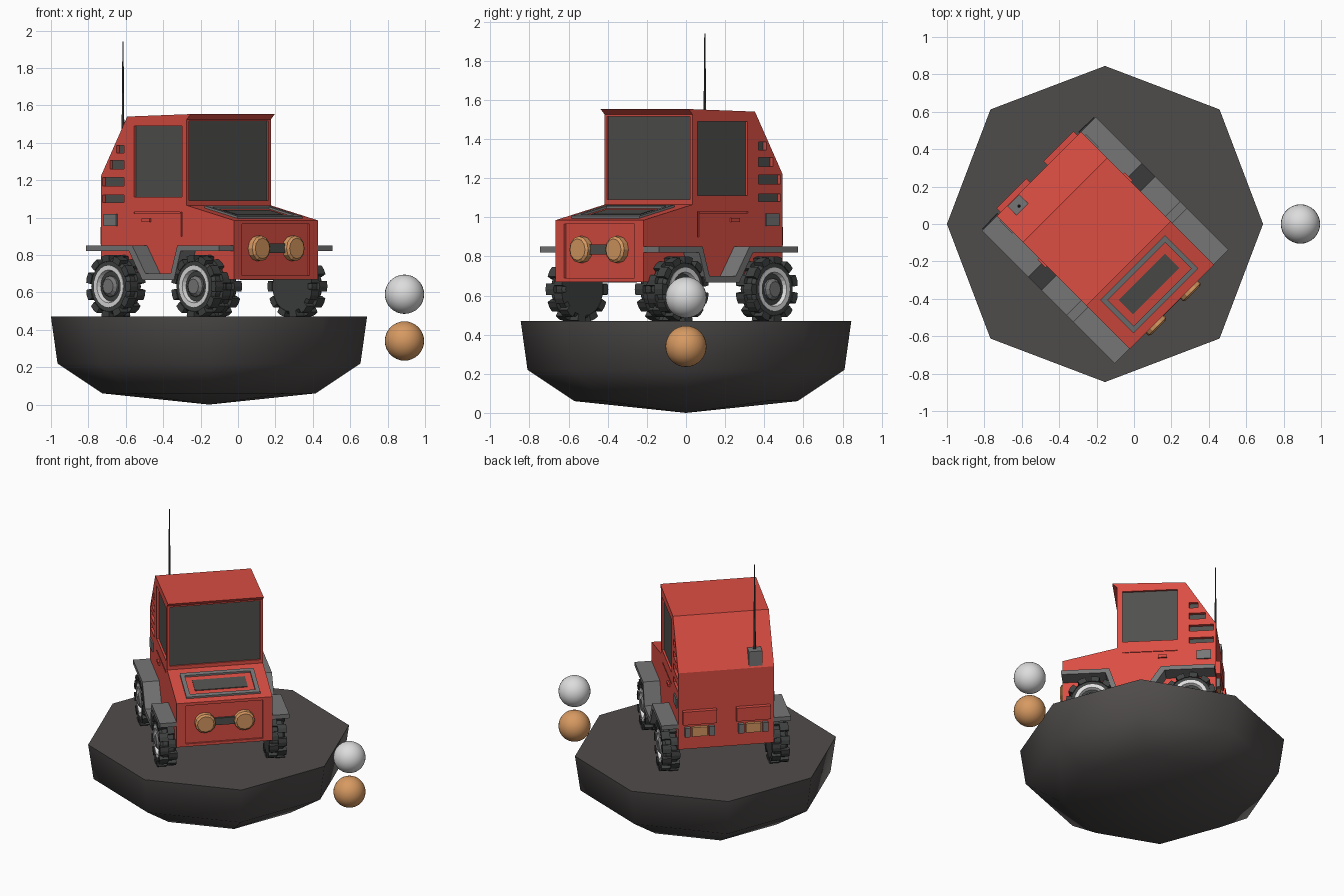
import bpy, bmesh, math
from mathutils import Matrix, Vector

if "Cube" in bpy.data.objects:
    bpy.data.objects.remove(bpy.data.objects["Cube"])


def material(name, rgb):
    m = bpy.data.materials.new(name)
    m.diffuse_color = (*rgb, 1)
    m.use_nodes = True
    m.node_tree.nodes["Principled BSDF"].inputs["Base Color"].default_value = m.diffuse_color
    return m


RED = material("red paint", (0.70, 0.075, 0.056))
ROCK = material("dark rock", (0.078, 0.072, 0.07))
GLASS = material("dark glass", (0.08, 0.08, 0.076))
GREY = material("grey trim", (0.18, 0.183, 0.18))
RUBBER = material("black rubber", (0.05, 0.052, 0.052))
WHITE = material("pale metal", (0.72, 0.72, 0.72))
ORANGE = material("orange lamp", (0.68, 0.32, 0.12))

# The vehicle is modelled facing -y, then turned 45 degrees on the rock
CAR = Matrix.Translation((-0.12, -0.12, 0)) @ Matrix.Rotation(math.pi / 4, 4, 'Z')


def finish(bm, name, mat, matrix=CAR):
    bmesh.ops.remove_doubles(bm, verts=bm.verts[:], dist=1e-5)
    bmesh.ops.recalc_face_normals(bm, faces=bm.faces[:])
    me = bpy.data.meshes.new(name)
    bm.to_mesh(me)
    bm.free()
    me.materials.append(mat)
    ob = bpy.data.objects.new(name, me)
    bpy.context.scene.collection.objects.link(ob)
    ob.matrix_world = matrix
    return ob


def add_box(bm, x0, x1, y0, y1, z0, z1):
    m = Matrix.Translation(((x0 + x1) / 2, (y0 + y1) / 2, (z0 + z1) / 2))
    s = Matrix.Diagonal((abs(x1 - x0), abs(y1 - y0), abs(z1 - z0), 1))
    bmesh.ops.create_cube(bm, size=1, matrix=m @ s)


def box(name, mat, *dims):
    bm = bmesh.new()
    add_box(bm, *dims)
    return finish(bm, name, mat)


def add_prism(bm, pts, x0, x1):
    a = [bm.verts.new((x0, y, z)) for y, z in pts]
    b = [bm.verts.new((x1, y, z)) for y, z in pts]
    bm.faces.new(a)
    bm.faces.new(b[::-1])
    for i in range(len(pts)):
        j = (i + 1) % len(pts)
        bm.faces.new((a[i], b[i], b[j], a[j]))


def prism(name, mat, pts, x0, x1):
    bm = bmesh.new()
    add_prism(bm, pts, x0, x1)
    return finish(bm, name, mat)


def lathe(name, mat, profile, n, frame, matrix=CAR, odd=1.0):
    """Turn (radius, height) points around the z axis of the given frame."""
    bm = bmesh.new()
    rings = []
    for i in range(n):
        a = 2 * math.pi * i / n
        k = odd if i % 2 else 1.0
        rings.append([bm.verts.new(frame @ Vector((k * r * math.cos(a), k * r * math.sin(a), h)))
                      for r, h in profile])
    for i in range(n):
        p, q = rings[i], rings[(i + 1) % n]
        for k in range(len(profile) - 1):
            if profile[k][0] == 0:
                bm.faces.new((p[k], p[k + 1], q[k + 1]))
            elif profile[k + 1][0] == 0:
                bm.faces.new((p[k], p[k + 1], q[k]))
            else:
                bm.faces.new((p[k], p[k + 1], q[k + 1], q[k]))
    return finish(bm, name, mat, matrix)


def smooth(ob, angle):
    ob.data.polygons.foreach_set("use_smooth", [True] * len(ob.data.polygons))
    ob.data.set_sharp_from_angle(angle=math.radians(angle))


# Rock base and the two floating balls
rock = lathe("rock_base", ROCK, [(0, 0), (0.57, 0.06), (0.81, 0.22), (0.845, 0.47), (0, 0.47)],
             8, Matrix.Translation((-0.155, 0, 0)), Matrix(), 1.025)
smooth(rock, 50)
for name, mat, z in (("pale_ball", WHITE, 0.59), ("orange_ball", ORANGE, 0.34)):
    bm = bmesh.new()
    bmesh.ops.create_uvsphere(bm, u_segments=32, v_segments=16, radius=0.105)
    smooth(finish(bm, name, mat, Matrix.Translation((0.89, 0, z))), 40)

# Body shell from its side profile
W = 0.318
body = prism("body", RED, [(-0.456, 0.67), (-0.456, 0.985), (-0.10, 1.065), (-0.10, 1.525),
                           (-0.13, 1.553), (0.35, 1.54), (0.55, 1.22), (0.55, 0.67)], -W, W)


def back_y(z):
    return 0.35 + (1.54 - z) * 0.625 if z > 1.22 else 0.55


# Recesses for windows, vents, door seams and front panel
slots = [(1.08, 1.12), (1.17, 1.215), (1.26, 1.305), (1.345, 1.385)]
bm = bmesh.new()
add_box(bm, -0.30, 0.30, -0.2, -0.085, 1.09, 1.515)
add_box(bm, -0.255, 0.255, -0.6, -0.444, 0.69, 0.965)
for s in (1, -1):
    add_box(bm, s * 0.298, s * 0.5, -0.064, 0.297, 1.11, 1.49)
    add_box(bm, s * 0.312, s * 0.5, -0.064, -0.056, 0.90, 1.03)
    add_box(bm, s * 0.312, s * 0.5, -0.050, 0.30, 1.022, 1.03)
    for z0, z1 in slots:
        add_box(bm, s * 0.290, s * 0.5, 0.375, back_y(z1) - 0.015, z0, z1)
cutter = finish(bm, "recess_cutter", RED)
cutter.hide_render = True
mod = body.modifiers.new("recesses", 'BOOLEAN')
mod.operation, mod.solver, mod.object = 'DIFFERENCE', 'EXACT', cutter
bpy.context.view_layer.update()
dg = bpy.context.evaluated_depsgraph_get()
shell = bpy.data.meshes.new_from_object(body.evaluated_get(dg))
body.modifiers.clear()
body.data = shell
bpy.data.objects.remove(cutter)

# Glass and vent backing plates
box("windshield", GLASS, -0.30, 0.30, -0.090, -0.083, 1.09, 1.515)
for s, side in ((1, "left"), (-1, "right")):
    box(side + "_window", GLASS, s * 0.296, s * 0.304, -0.064, 0.297, 1.11, 1.49)
    for i, (z0, z1) in enumerate(slots):
        box(f"{side}_vent_{i}", GLASS, s * 0.288, s * 0.296, 0.375, back_y(z1) - 0.015, z0, z1)
    box(side + "_side_plate", GREY, s * 0.31, s * 0.327, 0.425, 0.52, 0.955, 1.02)
    box(side + "_door_handle", RED, s * 0.31, s * 0.33, 0.17, 0.23, 0.975, 0.995)


# Hood trim following the slope
def hood_plate(name, mat, x0, x1, y0, y1, t):
    z0, z1 = (1.065 + (y + 0.10) * 0.225 for y in (y0, y1))
    prism(name, mat, [(y0, z0 - 0.004), (y1, z1 - 0.004), (y1, z1 + t), (y0, z0 + t)], x0, x1)


hood_plate("hood_frame_front", GREY, -0.245, 0.245, -0.412, -0.384, 0.012)
hood_plate("hood_frame_back", GREY, -0.245, 0.245, -0.188, -0.160, 0.012)
for s, side in ((1, "left"), (-1, "right")):
    hood_plate(f"hood_frame_{side}", GREY, s * 0.217, s * 0.245, -0.384, -0.188, 0.012)
hood_plate("hood_vent", GLASS, -0.175, 0.175, -0.337, -0.230, 0.005)

# Headlights and grille
to_front = Matrix.Rotation(math.pi / 2, 4, 'X')
for s, side in ((1, "left"), (-1, "right")):
    lathe(side + "_headlight", ORANGE, [(0, 0), (0.068, 0), (0.068, 0.035), (0.055, 0.045), (0, 0.045)],
          12, Matrix.Translation((s * 0.13, -0.44, 0.835)) @ to_front)
box("grille", GLASS, -0.085, 0.085, -0.458, -0.44, 0.81, 0.86)

# Rear panels and tail lamps
for s, side in ((1, "left"), (-1, "right")):
    c = s * 0.178
    box(side + "_rear_panel", RED, c - 0.113, c + 0.113, 0.54, 0.58, 0.855, 0.95)
    box(side + "_tail_lamp", ORANGE, c - 0.05, c + 0.05, 0.54, 0.572, 0.765, 0.83)
    for k in (1, -1):
        box(f"{side}_lamp_clamp_{k}", GREY, c + k * 0.062, c + k * 0.098, 0.54, 0.575, 0.765, 0.83)

# Antenna on its mount
box("antenna_mount", GREY, -0.242, -0.152, 0.465, 0.545, 1.23, 1.335)
lathe("antenna", RUBBER, [(0, 0), (0.009, 0), (0.006, 0.3), (0.003, 0.61), (0, 0.61)],
      6, Matrix.Translation((-0.197, 0.503, 1.33)))

# Fenders joined by a running board
top = [(0.55, 0.85), (0.20, 0.85), (0.10, 0.70), (-0.09, 0.70), (-0.14, 0.85), (-0.455, 0.85)]
low = [(-0.455, 0.82), (-0.165, 0.82), (-0.115, 0.667), (0.125, 0.667), (0.225, 0.82), (0.55, 0.82)]
for s, side in ((1, "left"), (-1, "right")):
    prism(side + "_fender", GREY, top + low, s * 0.31, s * 0.43)

# Wheels: tyre with staggered tread blocks, rim and hub
for s, side in ((1, "left"), (-1, "right")):
    for y, end in ((-0.255, "front"), (0.39, "rear")):
        name = f"{end}_{side}_"
        frame = Matrix.Translation((0, y, 0.632)) @ Matrix.Rotation(s * math.pi / 2, 4, 'Y')
        lathe(name + "tyre", RUBBER, [(0, 0.31), (0.135, 0.31), (0.149, 0.325), (0.149, 0.398),
                                      (0.135, 0.415), (0.112, 0.415), (0.108, 0.398), (0, 0.398)], 24, frame)
        lathe(name + "rim", WHITE, [(0.112, 0.397), (0.112, 0.419), (0.088, 0.419), (0.080, 0.397)], 24, frame)
        lathe(name + "hub", GREY, [(0.056, 0.397), (0.056, 0.410), (0.040, 0.424), (0, 0.424)], 12, frame)
        bm = bmesh.new()
        for x0, x1, shift in ((0.306, 0.364, 0.0), (0.364, 0.422, 0.5)):
            for i in range(11):
                pts = []
                for r, d in ((0.135, -0.33), (0.167, -0.30), (0.169, 0), (0.167, 0.30), (0.135, 0.33)):
                    a = 2 * math.pi * (i + shift + d) / 11
                    pts.append((y + r * math.cos(a), 0.632 + r * math.sin(a)))
                add_prism(bm, pts, s * x0, s * x1)
        finish(bm, name + "treads", RUBBER)
